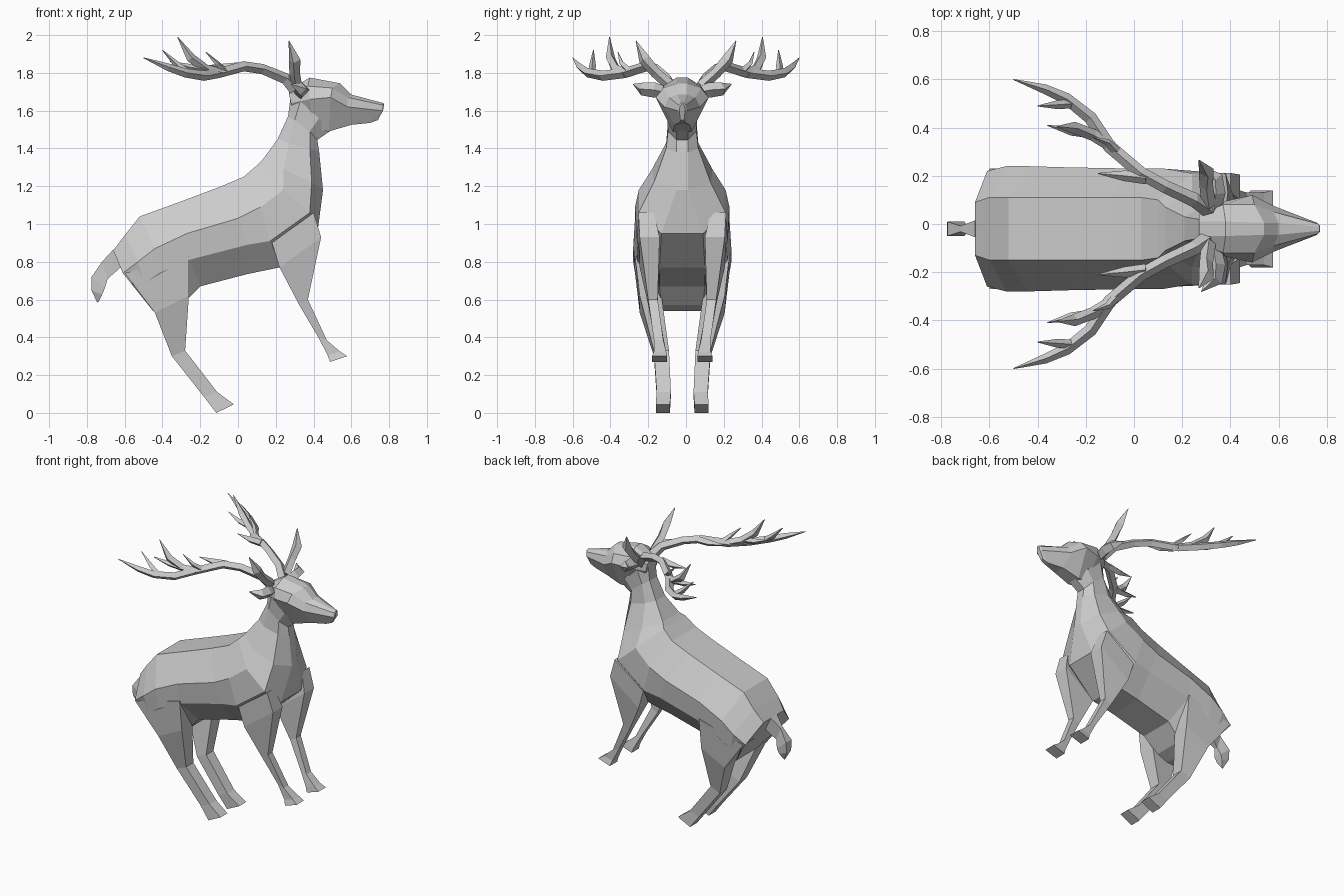
import bpy, bmesh, math
from mathutils import Vector

CY = -0.02  # body mid-plane
grey = bpy.data.materials.new("grey_hide")
grey.diffuse_color = (0.6, 0.6, 0.6, 1)


def loft(name, rings, cap=True):
    """Skin a row of equal-length point rings."""
    bm = bmesh.new()
    rows = [[bm.verts.new(p) for p in r] for r in rings]
    n = len(rows[0])
    for a, b in zip(rows, rows[1:]):
        for i in range(n):
            j = (i + 1) % n
            bm.faces.new((a[i], a[j], b[j], b[i]))
    if cap:
        bm.faces.new(rows[0][::-1])
        bm.faces.new(rows[-1])
    bmesh.ops.remove_doubles(bm, verts=bm.verts, dist=0.0005)
    bmesh.ops.recalc_face_normals(bm, faces=bm.faces)
    me = bpy.data.meshes.new(name)
    bm.to_mesh(me)
    bm.free()
    me.materials.append(grey)
    ob = bpy.data.objects.new(name, me)
    bpy.context.collection.objects.link(ob)
    return ob


def sym_ring(pts):
    """Half profile (x, half width, z) from top to bottom, mirrored into a ring."""
    return ([(x, CY + w, z) for x, w, z in pts]
            + [(x, CY - w, z) for x, w, z in reversed(pts)])


# Torso and neck: back edge, flank, lower flank, belly
body = [
    [(-.66, .11, .86), (-.61, .24, .74), (-.57, .22, .69), (-.45, .11, .54)],
    [(-.60, .13, .94), (-.53, .26, .80), (-.50, .24, .68), (-.38, .11, .54)],
    [(-.52, .13, 1.04), (-.44, .26, .87), (-.42, .25, .74), (-.30, .11, .57)],
    [(-.30, .13, 1.12), (-.27, .255, .95), (-.26, .24, .81), (-.20, .12, .67)],
    [(-.10, .13, 1.195), (0, .25, 1.03), (.05, .235, .89), (.05, .12, .735)],
    [(.03, .13, 1.25), (.12, .25, 1.09), (.17, .24, .91), (.22, .12, .77)],
    [(.10, .12, 1.31), (.24, .23, 1.18), (.38, .23, 1.06), (.42, .11, .95)],
    [(.13, .09, 1.34), (.24, .16, 1.29), (.39, .15, 1.22), (.45, .03, 1.18)],
    [(.21, .05, 1.45), (.27, .085, 1.43), (.38, .085, 1.40), (.43, .03, 1.38)],
    [(.265, .04, 1.57), (.30, .075, 1.55), (.38, .075, 1.49), (.42, .03, 1.445)],
    [(.28, .04, 1.69), (.33, .085, 1.65), (.43, .08, 1.56), (.52, .03, 1.515)],
]
loft("torso_and_neck", [sym_ring(r) for r in body])

# Head: crown, brow, cheek, jaw
head = [
    [(.27, .03, 1.71), (.27, .06, 1.69), (.28, .06, 1.64), (.29, .03, 1.60)],
    [(.38, .03, 1.775), (.37, .10, 1.73), (.38, .115, 1.66), (.40, .04, 1.50)],
    [(.54, .025, 1.745), (.50, .10, 1.72), (.49, .14, 1.67), (.48, .05, 1.49)],
    [(.60, .025, 1.685), (.58, .07, 1.67), (.58, .095, 1.62), (.60, .04, 1.525)],
    [(.77, .008, 1.64), (.765, .02, 1.63), (.76, .025, 1.60), (.70, .015, 1.535)],
    [(.772, .004, 1.635), (.772, .012, 1.625), (.768, .015, 1.60), (.74, .01, 1.55)],
]
loft("head", [sym_ring(r) for r in head])

# Tail: flat leaf hanging off the rump (front x z, rear x z, half width)
tail = [(-.61, .78, -.66, .865, .035), (-.69, .71, -.72, .80, .012),
        (-.705, .66, -.775, .72, .03), (-.72, .625, -.777, .65, .025),
        (-.738, .588, -.745, .585, .004)]
loft("tail", [[(fx, CY + w, fz), (bx, CY + w, bz), (bx, CY - w, bz), (fx, CY - w, fz)]
              for fx, fz, bx, bz, w in tail])

# Legs: front x z, rear x z, outer and inner distance from the mid-plane
hind = [(-.26, .83, -.60, .74, .25, .13), (-.26, .62, -.44, .53, .225, .11),
        (-.28, .33, -.35, .30, .15, .07), (-.11, .11, -.18, .085, .135, .06),
        (-.022, .045, -.115, .0, .14, .065)]
fore = [(.40, 1.06, .18, .90, .232, .15), (.44, .93, .22, .77, .225, .12),
        (.37, .60, .325, .57, .18, .13), (.47, .385, .425, .40, .15, .10),
        (.54, .325, .475, .305, .15, .085), (.577, .30, .487, .27, .16, .08)]
for side, s in (("left", 1), ("right", -1)):
    for name, prof in (("hind_leg", hind), ("front_leg", fore)):
        loft(f"{side}_{name}",
             [[(fx, CY + s * o, fz), (bx, CY + s * o, bz),
               (bx, CY + s * i, bz), (fx, CY + s * i, fz)]
              for fx, fz, bx, bz, o, i in prof])


def branch(name, path, s):
    """Tapered four-sided horn through (x, y, z, radius) points."""
    pts = [Vector((x, s * y, z)) for x, y, z, r in path]
    rings = []
    for k, p in enumerate(pts):
        t = (pts[min(k + 1, len(pts) - 1)] - pts[max(k - 1, 0)]).normalized()
        u = t.cross(Vector((0, 0, 1))).normalized()
        v = u.cross(t)
        r = path[k][3]
        rings.append([p + u * r, p + v * r, p - u * r, p - v * r])
    loft(name, rings)


# Antlers: one main beam with tines on each side
antler = {
    "antler_beam": [(.31, .06, 1.70, .035), (.25, .10, 1.77, .03), (.13, .155, 1.82, .027),
                    (.03, .21, 1.835, .027), (-.10, .32, 1.80, .027), (-.18, .44, 1.785, .027),
                    (-.28, .52, 1.80, .024), (-.37, .56, 1.83, .02), (-.50, .60, 1.88, .002)],
    "antler_inner_tine": [(.05, .19, 1.835, .025), (-.04, .20, 1.83, .022), (-.15, .21, 1.84, .002)],
    "antler_middle_tine": [(-.09, .32, 1.80, .024), (-.17, .37, 1.82, .025),
                           (-.25, .40, 1.88, .025), (-.32, .405, 1.99, .002)],
    "antler_small_tine": [(-.07, .30, 1.81, .02), (-.11, .34, 1.85, .014), (-.17, .36, 1.91, .002)],
    "antler_lower_tine": [(-.17, .375, 1.82, .02), (-.26, .385, 1.83, .018), (-.36, .41, 1.86, .002)],
    "antler_outer_tine": [(-.25, .50, 1.79, .02), (-.32, .495, 1.84, .018), (-.40, .49, 1.92, .002)],
    "brow_tine": [(.31, .08, 1.73, .03), (.30, .16, 1.80, .028),
                  (.30, .22, 1.87, .032), (.27, .265, 1.97, .002)],
}
# Ears: folded leaves pointing sideways
ear = [(.33, .07, 1.69, .03), (.34, .15, 1.71, .04), (.335, .21, 1.715, .035), (.28, .26, 1.74, .002)]
for side, s in (("left", 1), ("right", -1)):
    for name, path in antler.items():
        branch(f"{side}_{name}", path, s)
    branch(f"{side}_ear", [(x, y + s * CY, z, r) for x, y, z, r in ear], s)
